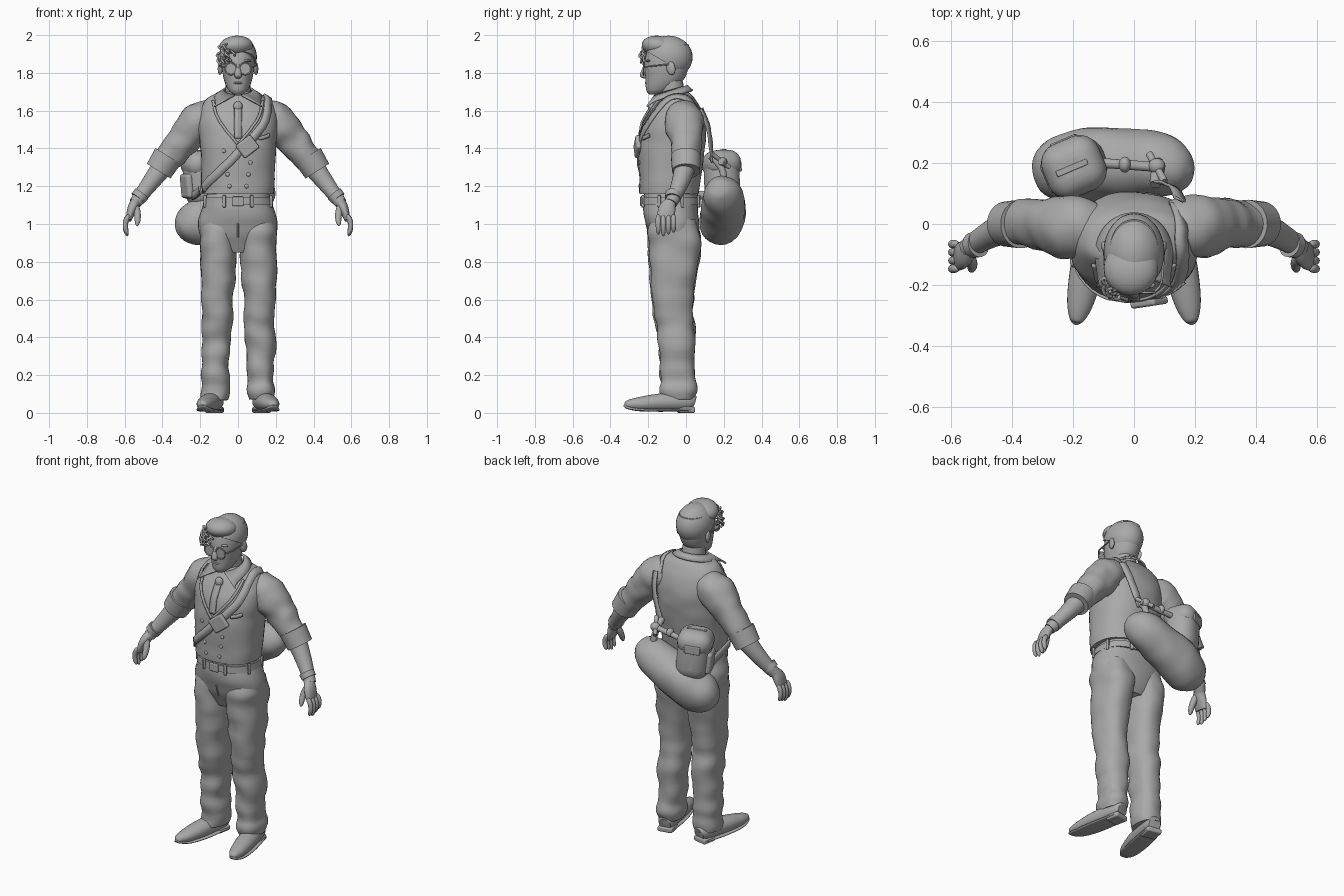
import bpy, bmesh, math, random
from mathutils import Vector, Matrix, noise
from mathutils.bvhtree import BVHTree
from math import sin, cos, pi, tau

random.seed(4)
default_cube = bpy.data.objects.get("Cube")
if default_cube:
    bpy.data.objects.remove(default_cube)

shade = (.4, .4, .4, 1)
grey = bpy.data.materials.new("plain_grey")
grey.use_nodes = True
grey.diffuse_color = shade
grey.node_tree.nodes["Principled BSDF"].inputs["Base Color"].default_value = shade
X, Y, Z = Matrix.Identity(3)


def finish(name, bm, thick=0):
    bmesh.ops.recalc_face_normals(bm, faces=bm.faces)
    for face in bm.faces:
        face.smooth = True
    mesh = bpy.data.meshes.new(name)
    bm.to_mesh(mesh)
    bm.free()
    mesh.set_sharp_from_angle(angle=.8)
    mesh.materials.append(grey)
    ob = bpy.data.objects.new(name, mesh)
    bpy.context.collection.objects.link(ob)
    if thick:
        solid = ob.modifiers.new("thickness", "SOLIDIFY")
        solid.thickness, solid.offset = thick, 0
    return ob


def spline(points, steps=8):
    """Smooth curve through tuples of any length."""
    last, curve = len(points) - 1, []
    for i in range(last):
        quad = [points[min(max(i + j, 0), last)] for j in (-1, 0, 1, 2)]
        for t in (k / steps for k in range(steps)):
            curve.append([b + t / 2 * (c - a + t * (2 * a - 5 * b + 4 * c - d + t * (3 * b - 3 * c + d - a)))
                          for a, b, c, d in zip(*quad)])
    return curve + [list(points[-1])]


def loft(name, rings, ref=Y, flat=False, power=2, sides=24):
    """Skin smooth rings (x, y, z, half size along ref, other half size)."""
    bm, loops = bmesh.new(), []
    rings = spline(rings)
    centres = [Vector(ring[:3]) for ring in rings]
    for i, ring in enumerate(rings):
        along = Z if flat else (centres[min(i + 1, len(rings) - 1)] - centres[max(i - 1, 0)]).normalized()
        u = (ref - along * ref.dot(along)).normalized()
        v = along.cross(u)
        loop = []
        for k in range(sides):
            c, s = (math.copysign(abs(w) ** (2 / power), w) for w in (cos(tau * k / sides), sin(tau * k / sides)))
            loop.append(bm.verts.new(centres[i] + u * c * ring[3] + v * s * ring[-1]))
        loops.append(loop)
    for low, high in zip(loops, loops[1:]):
        for k in range(sides):
            bm.faces.new((low[k - 1], low[k], high[k], high[k - 1]))
    bm.faces.new(loops[0])
    bm.faces.new(loops[-1])
    return finish(name, bm)


def column(name, rings, x=0, lean=0, side=1, power=2.3):
    """Upright loft of rings (height, half width, y, half depth)."""
    return loft(name, [(side * (x + lean * z), y, z, w, d) for z, w, y, d in rings], X, True, power, 36)


def limb(name, start, end, r_start, r_end, bend=(0, 0, 0), side=1, rounded=False):
    """Tapered limb, bent in the middle, with flat or rounded ends."""
    rings, flip = [], Vector((side, 1, 1))
    for k in range(9):
        t = (1 - cos(pi * k / 8)) / 2
        centre = (Vector(start).lerp(Vector(end), t) + Vector(bend) * sin(pi * t)) * flip
        r = r_start + (r_end - r_start) * t
        if rounded:
            r *= max(.1, math.sqrt(1 - abs(2 * t - 1) ** 4))
        rings.append((*centre, r))
    return loft(name, rings, Vector((.3, 1, .2)))


def crease(ob, amount, stretch):
    """Push cloth in and out in soft folds."""
    for vert in ob.data.vertices:
        spot = Vector(a * b for a, b in zip(vert.co, stretch))
        vert.co += vert.normal * noise.noise(spot) * amount


def tube(name, points, r):
    return loft(name, [(*point, r) for point in points], Vector((.3, 1, .2)), sides=8)


def ball(name, loc, radii, turn=(0, 0, 0)):
    bm = bmesh.new()
    bmesh.ops.create_uvsphere(bm, u_segments=24, v_segments=14, radius=1)
    ob = finish(name, bm)
    ob.location, ob.scale, ob.rotation_euler = loc, radii, turn
    return ob


def box(name, loc, size, turn=(0, 0, 0), bevel=.005):
    bm = bmesh.new()
    bmesh.ops.create_cube(bm, size=1, matrix=Matrix.Diagonal((*size, 1)))
    ob = finish(name, bm)
    edge = ob.modifiers.new("round", "BEVEL")
    edge.width, edge.segments = bevel, 6
    ob.location, ob.rotation_euler = loc, turn
    return ob


# Waistcoat body, used as the surface for everything worn on it
torso = column("waistcoat", [(1.16, .19, -.09, .155), (1.4, .2, -.075, .175), (1.55, .21, -.06, .16),
                             (1.66, .17, -.05, .1), (1.7, .08, -.06, .07)])
crease(torso, .006, (8, 8, 14))
bpy.context.view_layer.update()
skin = BVHTree.FromObject(torso, bpy.context.evaluated_depsgraph_get())


def on_front(x, z):
    return skin.ray_cast(Vector((x, -1, z)), Y)[0]


def ribbon(name, path, width, snap=True):
    """Flat band along a path, laid on the waistcoat unless it hangs free."""
    points = [Vector(point) for point in spline(path)]
    hits = [skin.find_nearest(point) for point in points]
    if snap:
        points = [hit[0] + hit[1] * .005 for hit in hits]
    bm, rows = bmesh.new(), []
    for i, point in enumerate(points):
        along = points[min(i + 1, len(points) - 1)] - points[max(i - 1, 0)]
        across = along.cross(hits[i][1]).normalized() * width / 2
        rows.append([bm.verts.new(point + across), bm.verts.new(point - across)])
    for near, far in zip(rows, rows[1:]):
        bm.faces.new((near[0], far[0], far[1], near[1]))
    return finish(name, bm, .009)


# Pointed shirt collar, opening at the front
bm, rows = bmesh.new(), []
for i in range(-16, 17):
    a = i / 16 * pi * .93
    point, drop = abs(i / 16) ** 5, (1 - cos(a)) / 40
    rows.append([bm.verts.new((.075 * sin(a), .085 * cos(a) - .08, 1.732 - drop)),
                 bm.verts.new((.12 * sin(a) + math.copysign(.1 * point, a), .115 * cos(a) - .08 - .015 * point,
                               1.705 - drop - .035 * point))])
for near, far in zip(rows, rows[1:]):
    bm.faces.new((near[0], near[1], far[1], far[0]))
finish("shirt_collar", bm, .01)

# Waistcoat details
ribbon("breast_pocket", [(.1, -.2, 1.45), (.17, -.2, 1.47)], .02)
ribbon("necktie", [(0, -.2, 1.63), (0, -.3, 1.46)], .04)
ball("tie_knot", on_front(0, 1.62), (.025, .02, .03))

# Trouser seat and belt
seat = column("trouser_seat", [(1.16, .165, -.08, .14), (1.08, .19, -.08, .145), (1, .21, -.07, .14),
                               (.92, .19, -.06, .125), (.85, .1, -.06, .09)])
crease(seat, .006, (8, 8, 14))
column("belt", [(1.1, .186, -.08, .153), (1.14, .18, -.08, .152)])
tube("fly_seam", [(0, -.22, 1.1), (0, -.209, 1), (0, -.19, .93)], .005)
for i in range(8):
    a = (i + .5) * tau / 8
    box(f"belt_loop_{i}", (.19 * sin(a), .16 * cos(a) - .08, 1.12), (.018, .014, .065), (0, 0, -a))
box("belt_buckle", (0, -.236, 1.12), (.06, .014, .05))

# Shoe stations along the foot: y, height, half width, half thickness
shoe_rings = [(.04, .05, .035, .04), (0, .06, .05, .05), (-.14, .055, .055, .047), (-.25, .047, .045, .036),
              (-.31, .045, .026, .022), (-.325, .045, .008, .008)]

for name, s in (("left", 1), ("right", -1)):
    # Waistcoat front edges and buttons
    ribbon(name + "_neckline", [(s * .13, -.13, 1.65), (s * .1, -.2, 1.55), (0, -.25, 1.42)], .014)
    for i in range(4):
        ball(f"{name}_button_{i}", on_front(s * (.045 + i / 100), 1.2 + i / 16), (.011, .006, .011))

    # Sleeve, rolled cuff and bare forearm
    sleeve = loft(name + "_sleeve", [(s * .1, -.01, 1.56, .08), (s * .2, -.01, 1.54, .104),
                                     (s * .3, 0, 1.43, .084), (s * .41, 0, 1.3, .068)])
    crease(sleeve, .012, (14, 8, 14))
    limb(name + "_rolled_cuff", (.37, 0, 1.36), (.42, 0, 1.28), .08, .074, side=s)
    limb(name + "_forearm", (.38, 0, 1.33), (.545, -.08, 1.11), .06, .033, (0, .01, 0), s)
    limb(name + "_wristband", (.51, -.065, 1.16), (.53, -.07, 1.135), .044, .042, side=s)

    # Hand
    loft(name + "_palm", [(s * .54, -.08, 1.12, .03, .027), (s * .56, -.1, 1.08, .045, .026),
                          (s * .58, -.11, 1.02, .045, .015)])
    for i, finger in enumerate(("index", "middle", "ring", "little")):
        y, tip = -.147 + .027 * i, .935 + abs(i - 1) / 100
        limb(f"{name}_{finger}_finger", (.578, y, 1.05), (.585, y, tip), .015, .012, (.015, 0, 0), s, True)
    limb(name + "_thumb", (.55, -.1, 1.11), (.535, -.155, .99), .022, .014, (-.01, 0, 0), s, True)

    # Trouser leg
    leg = column(name + "_trouser_leg", [(1.02, .09, -.07, .12), (.9, .1, -.06, .14), (.6, .084, -.07, .11),
                                         (.4, .08, -.05, .1), (.2, .07, -.045, .09), (.12, .075, -.04, .095),
                                         (.07, .068, -.04, .088)], .124, -.02, s)
    crease(leg, .016, (7, 7, 12))

    # Shoe, sole and heel
    loft(name + "_shoe", [(s * (.125 - y / 5), y, z, w, h) for y, z, w, h in shoe_rings], X)
    loft(name + "_sole", [(s * (.125 - y / 5), y, z - h + .006, w, .008) for y, z, w, h in shoe_rings], X, power=3)
    box(name + "_heel", (s * .125, 0, .016), (.09, .085, .032), (0, 0, s * .2), .01)

    # Face and spectacles
    ball(name + "_ear", (s * .094, -.08, 1.825), (.012, .024, .036), (.2, 0, -s * .3))
    ball(name + "_eye", (s * .036, -.195, 1.825), (.018, .012, .012))
    ball(name + "_eyebrow", (s * .04, -.2, 1.864), (.03, .012, .007))
    bm = bmesh.new()
    bmesh.ops.create_cone(bm, cap_ends=True, segments=24, radius1=.03, radius2=.03, depth=.004,
                          matrix=Matrix.Translation((s * .038, -.224, 1.822)) @ Matrix.Rotation(pi / 2, 4, "X"))
    finish(name + "_lens", bm)
    circle = [tau * k / 12 for k in range(13)]
    tube(name + "_lens_rim", [(s * .038 + .031 * cos(a), -.225, 1.822 + .031 * sin(a)) for a in circle], .004)
    tube(name + "_temple_arm", [(s * .068, -.222, 1.83), (s * .09, -.19, 1.835), (s * .098, -.09, 1.845)], .004)
limb("spectacle_bridge", (-.01, -.226, 1.828), (.01, -.226, 1.828), .004, .004)

# Neck and head
limb("neck", (0, -.06, 1.62), (0, -.09, 1.8), .07, .062)
column("head", [(1.685, .025, -.165, .03), (1.71, .052, -.145, .066), (1.77, .076, -.112, .103),
                (1.86, .088, -.1, .119), (1.95, .08, -.09, .105)], power=2.1)
column("nose", [(1.86, .009, -.205, .01), (1.79, .019, -.224, .02), (1.77, .01, -.214, .01)], power=2)
ball("upper_lip", (0, -.206, 1.747), (.026, .012, .007))
ball("lower_lip", (0, -.202, 1.734), (.022, .012, .007))

# Hair cap trimmed along the hairline, a swept quiff and loose curls
bm = bmesh.new()
bmesh.ops.create_uvsphere(bm, u_segments=32, v_segments=20, radius=1,
                          matrix=Matrix.Translation((0, -.093, 1.883)) @ Matrix.Diagonal((.1, .128, .114, 1)))
bmesh.ops.bisect_plane(bm, geom=[*bm.verts, *bm.edges, *bm.faces], plane_co=(0, -.1, 1.85),
                       plane_no=(0, -.5, -.85), clear_outer=True)
bmesh.ops.holes_fill(bm, edges=[edge for edge in bm.edges if edge.is_boundary])
finish("hair", bm)
ball("quiff", (-.01, -.145, 1.94), (.09, .09, .056), (-.15, -.08, 0))
for i in range(16):
    x, z = random.uniform(-.1, -.01), random.uniform(1.91, 1.96)
    y = random.uniform(-.235, -.205) + max(0, -.06 - x)
    phase, drop = random.uniform(0, tau), random.uniform(.05, .1)
    tube(f"curl_{i}", [(x + (cos(phase + k) - k / 8) / 90, y + (sin(phase + k) - k / 8) / 90, z - drop * k / 8)
                       for k in range(9)], .006)

# Cross-body strap with its small pouch
ribbon("strap_front", [(-.2, -.15, 1.18), (-.03, -.3, 1.35), (.14, -.22, 1.53), (.17, -.06, 1.7), (.15, .1, 1.6)], .045)
ribbon("strap_back", [(.15, .08, 1.61), (.13, .12, 1.5), (.07, .14, 1.33)], .04, False)
ribbon("strap_side", [(-.2, -.14, 1.18), (-.22, 0, 1.16), (-.24, .1, 1.15)], .045, False)
box("strap_pouch", on_front(.05, 1.41) - Y / 90, (.1, .025, .085), (0, -.65, .15), .01)

# Rolled duffel slung across the lower back
duffel = limb("duffel", (.19, .17, 1.2), (-.32, .16, .96), .108, .13, (0, .035, 0), rounded=True)
crease(duffel, .012, (8, 8, 8))

# Upright pouch with lid, patch, tab and side pocket
turn = Matrix.Rotation(.4, 3, "Z") @ Matrix.Rotation(-.1, 3, "Y")
for part, offset, size, bevel in (("body", (0, 0, 0), (.19, .18, .3), .08),
                                  ("lid", (0, 0, .08), (.2, .19, .14), .068),
                                  ("patch", (0, .093, .06), (.09, .012, .05), .005),
                                  ("tab", (0, 0, .149), (.11, .02, .008), .003),
                                  ("side_pocket", (-.09, 0, -.03), (.04, .11, .13), .018)):
    box("pouch_" + part, Vector((-.19, .19, 1.24)) + turn @ Vector(offset), size, turn.to_euler(), bevel)

# Bar, toggle and link joining the strap to the bags
limb("carry_bar", (-.1, .2, 1.31), (.1, .185, 1.33), .016, .016)
limb("toggle", (.05, .23, 1.3), (.1, .14, 1.37), .012, .012)
limb("carry_link", (.07, .13, 1.36), (.08, .2, 1.24), .018, .018, (0, .02, 0))
ball("bar_knob", (.075, .19, 1.33), (.028, .026, .026))
ball("bar_collar", (-.03, .195, 1.325), (.02, .026, .026))
